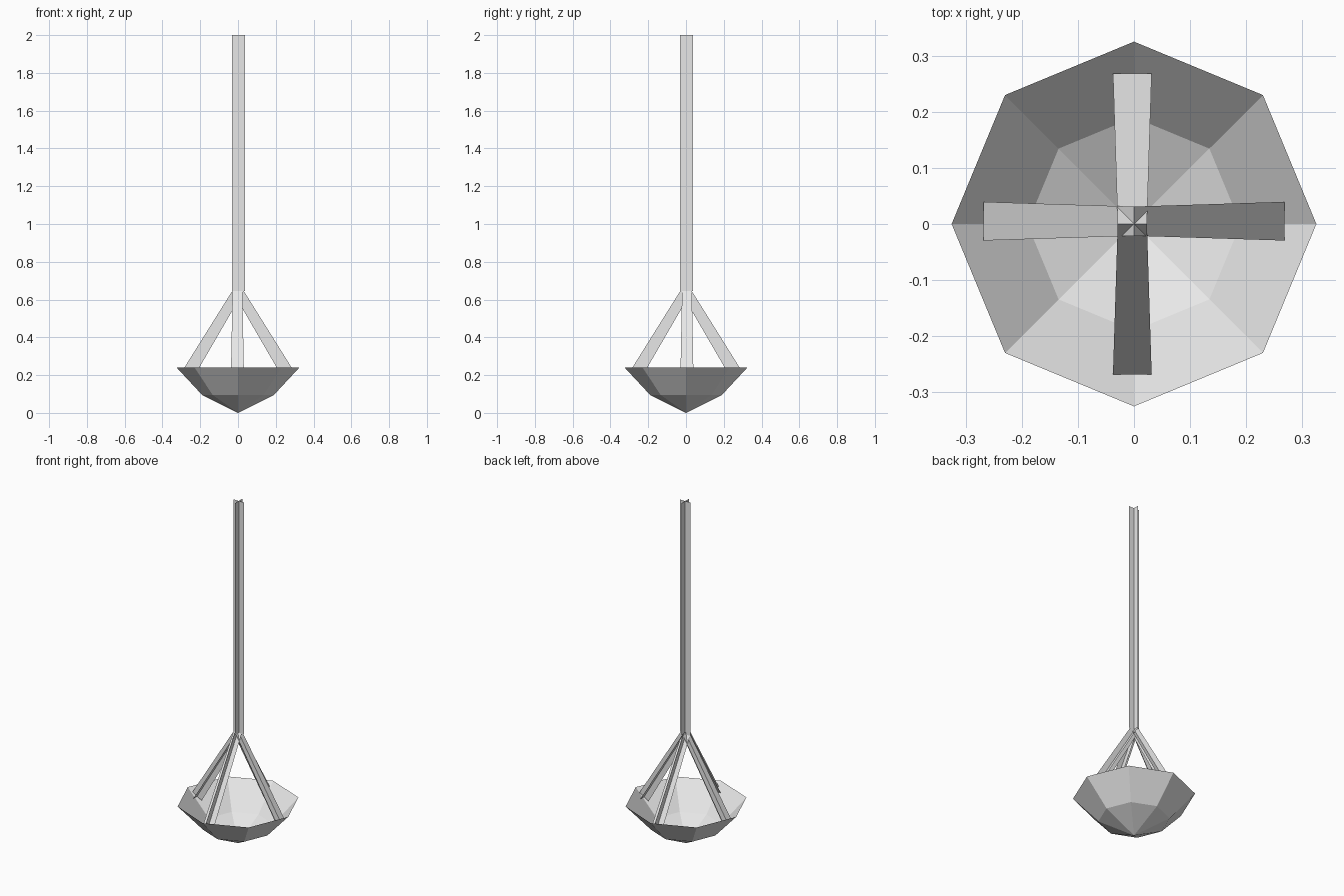
import bpy, bmesh, math
from mathutils import Vector, Matrix

cube = bpy.data.objects.get("Cube")
if cube:
    bpy.data.objects.remove(cube, do_unlink=True)

mat = bpy.data.materials.new("pale_grey")
mat.use_nodes = True
GREY = (0.8, 0.8, 0.8, 1)
mat.diffuse_color = GREY
mat.node_tree.nodes["Principled BSDF"].inputs["Base Color"].default_value = GREY


def finish(name, bm):
    mesh = bpy.data.meshes.new(name)
    bm.to_mesh(mesh)
    bm.free()
    mesh.materials.append(mat)
    obj = bpy.data.objects.new(name, mesh)
    bpy.context.collection.objects.link(obj)
    return obj


def crossed_strips(name, start, end, w_start, w_end, sides, turn=0):
    """Two flat strips sharing one centre line, each tapering from start to end."""
    bm = bmesh.new()
    for side in sides:
        s = Vector(side).normalized()
        corners = [start - s * w_start / 2, start + s * w_start / 2,
                   end + s * w_end / 2, end - s * w_end / 2]
        bm.faces.new([bm.verts.new(c) for c in corners])
    bmesh.ops.rotate(bm, verts=bm.verts, matrix=Matrix.Rotation(turn, 3, 'Z'))
    return finish(name, bm)


# Open eight-sided bowl coming to a point
bm = bmesh.new()
SIDES = 8
rings = []
for radius, z in ((0.325, 0.24), (0.19, 0.095)):
    angles = [math.tau * i / SIDES for i in range(SIDES)]
    rings.append([bm.verts.new((radius * math.cos(a), radius * math.sin(a), z)) for a in angles])
tip = bm.verts.new((0, 0, 0))
rim, waist = rings
for i in range(SIDES):
    j = (i + 1) % SIDES
    bm.faces.new((waist[i], waist[j], rim[j], rim[i]))
    bm.faces.new((tip, waist[j], waist[i]))
finish("bowl", bm)

# Hanging pole of two crossed strips
crossed_strips("pole", Vector((0.003, 0.003, 0.645)), Vector((0.003, 0.003, 2)),
               0.069, 0.069, ((1, 0, 0), (0, 1, 0)))

# Four tapering struts from the pole foot down to the bowl wall
foot, top = Vector((0.268, 0, 0.2)), Vector((0, 0, 0.645))
axis = (top - foot).normalized()
flat = Vector((0, 1, 0))
for i, name in enumerate(("left", "back", "right", "front")):
    strut = crossed_strips(name + "_strut", foot, top, 0.069, 0.052,
                           (flat, axis.cross(flat)), i * math.pi / 2)
    strut.location = (0, 0.005, 0) if i % 2 == 0 else (-0.003, 0, 0)
